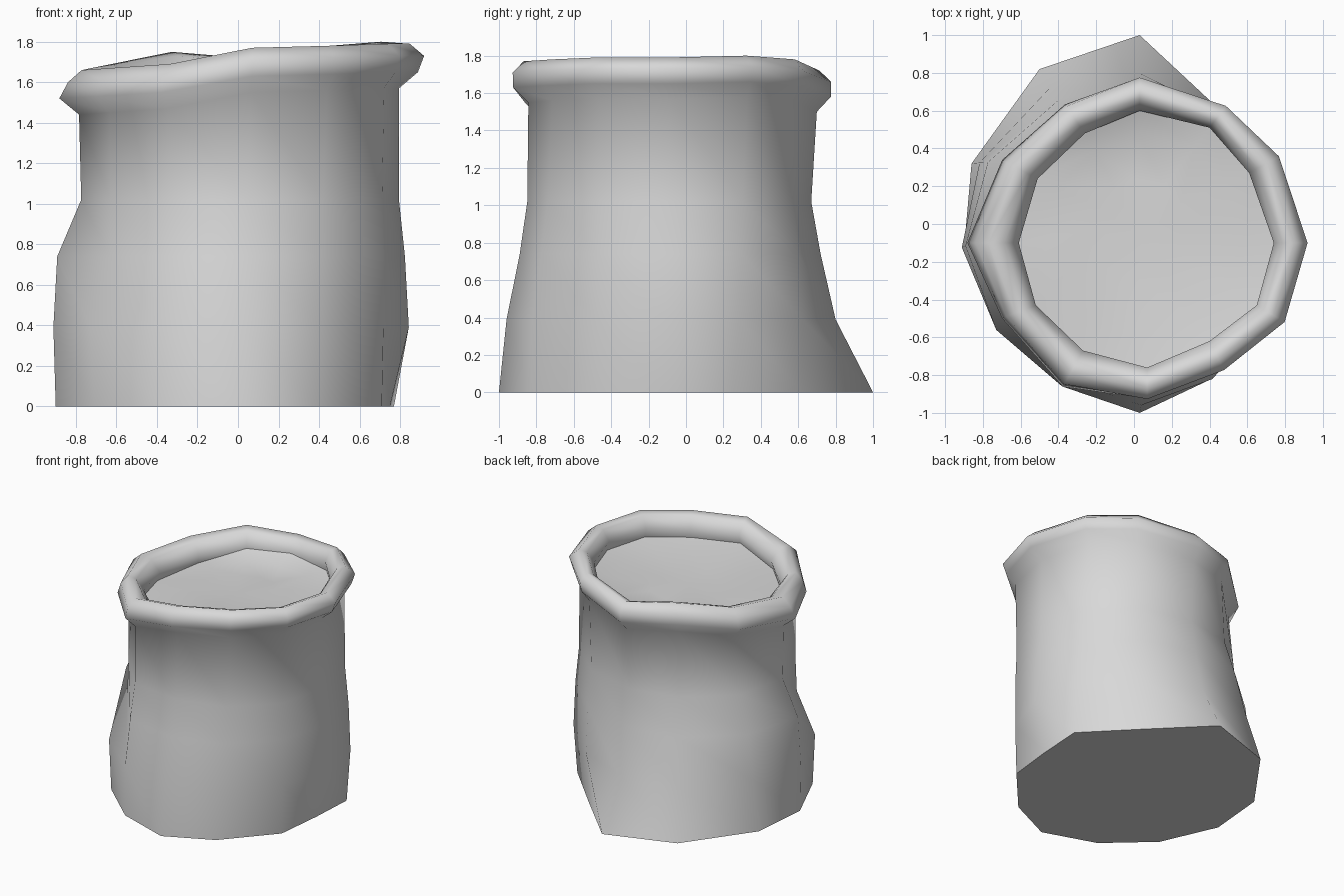
import bpy
import bmesh
from math import atan2, cos, sin, radians
from mathutils import Vector

if "Cube" in bpy.data.objects:
    bpy.data.objects.remove(bpy.data.objects["Cube"])

SIDES = 12

# One grey cloth colour
cloth = bpy.data.materials.new("grey cloth")
cloth.use_nodes = True
grey = (0.69, 0.69, 0.69, 1)
cloth.diffuse_color = grey
cloth.node_tree.nodes["Principled BSDF"].inputs["Base Color"].default_value = grey

# Outlines clockwise from the back: base, rim outside, rim inside
base = [(.03, 1), (.41, .62), (.77, .25), (.75, -.1), (.71, -.47), (.39, -.83),
        (.03, -1), (-.38, -.86), (-.71, -.56), (-.9, -.13), (-.86, .32), (-.5, .82)]
rim_out = [(.03, .79), (.49, .63), (.77, .36), (.92, -.1), (.8, -.52), (.48, -.78),
           (.07, -.94), (-.38, -.87), (-.7, -.5), (-.88, -.1), (-.7, .34), (-.37, .64)]
rim_in = [(.03, .6), (.4, .51), (.61, .27), (.74, -.1), (.65, -.43), (.4, -.62),
          (.07, -.76), (-.27, -.67), (-.52, -.43), (-.61, -.1), (-.51, .24), (-.26, .48)]
neck_z = [1.5, 1.56, 1.58, 1.57, 1.57, 1.56, 1.55, 1.47, 1.45, 1.44, 1.47, 1.53]

# Sagging body: height and radius of each column, with a slanting crease on the right
body = [([.39] * SIDES, [.8, .76, .83, .85, .86, .92, .96, .94, .92, .92, .88, .85]),
        ([.74] * SIDES, [.72, .74, .81, .83, .86, .88, .89, .9, .79, .9, .84, .77]),
        ([1.02] * SIDES, [.67, .71, .78, .8, .85, .85, .85, .86, .78, .78, .75, .69]),
        (neck_z, [.7, .72, .77, .8, .86, .84, .845, .86, .78, .79, .7, .67])]

# Rolled rim section: inward share of the roll width, lean across x, rise above the neck
roll = [(.08, .1, .08), (.08, -.08, .16), (.4, 0, .22), (.72, 0, .2),
        (1, 0, .12), (.9, 0, .03), (.75, 0, -.03)]


def make_object(name, rings, close_start, centre=None):
    """Skin a stack of rings and optionally close its ends."""
    bm = bmesh.new()
    loops = [[bm.verts.new(p) for p in ring] for ring in rings]
    for low, high in zip(loops, loops[1:]):
        for i in range(SIDES):
            j = (i + 1) % SIDES
            bm.faces.new((low[i], low[j], high[j], high[i]))
    if close_start:
        bm.faces.new(loops[0])
    if centre:
        tip = bm.verts.new(centre)
        for i in range(SIDES):
            bm.faces.new((loops[-1][i], loops[-1][(i + 1) % SIDES], tip))
    bmesh.ops.recalc_face_normals(bm, faces=bm.faces)
    if centre and sum(f.normal.z for f in bm.faces) < 0:
        bmesh.ops.reverse_faces(bm, faces=bm.faces)
    mesh = bpy.data.meshes.new(name)
    bm.to_mesh(mesh)
    bm.free()
    mesh.materials.append(cloth)
    obj = bpy.data.objects.new(name, mesh)
    bpy.context.collection.objects.link(obj)
    bpy.ops.object.select_all(action="DESELECT")
    obj.select_set(True)
    bpy.context.view_layer.objects.active = obj
    bpy.ops.object.shade_smooth_by_angle(angle=radians(70))


# Sack body with its rolled rim
rings = [[(x, y, 0) for x, y in base]]
for heights, radii in body:
    ring = []
    for i, (z, r) in enumerate(zip(heights, radii)):
        way = Vector(base[i]).lerp(Vector(rim_out[i]), min(z / 1.5, 1))
        a = atan2(way.y, way.x)
        ring.append((r * cos(a), r * sin(a), z))
    rings.append(ring)
for share, lean, rise in roll:
    ring = []
    for i, (x, y) in enumerate(rim_out):
        p = Vector((x, y)).lerp(Vector(rim_in[i]), share + lean * x)
        ring.append((p.x, p.y, neck_z[i] + rise))
    rings.append(ring)
make_object("sack", rings, True)

# Filling inside the mouth, drawn up into two small folds at the back
folds = {0: .07, SIDES - 1: .04}
fill = []
for scale, blend in ((1.03, 1), (.8, .5), (.4, .2)):
    ring = []
    for i, (x, y) in enumerate(rim_in):
        fold = folds.get(i, 0) if scale > 1 else 0
        ring.append((x * scale, y * scale, 1.56 + (neck_z[i] - 1.51) * blend + fold))
    fill.append(ring)
make_object("filling", fill, False, (.04, -.08, 1.56))
